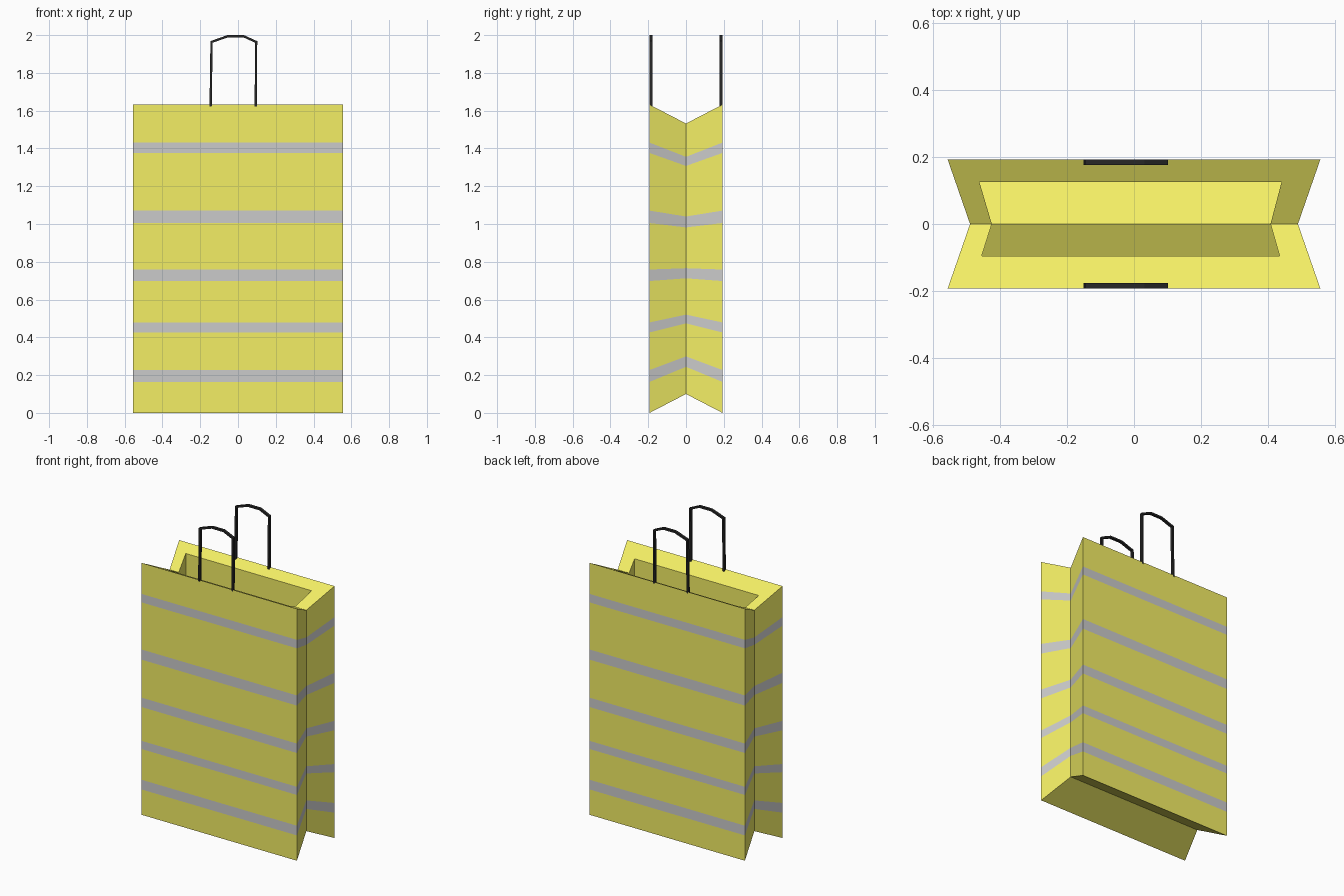
import bpy, bmesh
from mathutils import Vector

if "Cube" in bpy.data.objects:
    bpy.data.objects.remove(bpy.data.objects["Cube"])


def material(name, rgb):
    m = bpy.data.materials.new(name)
    m.diffuse_color = (*rgb, 1)
    m.use_nodes = True
    m.node_tree.nodes["Principled BSDF"].inputs["Base Color"].default_value = m.diffuse_color
    return m


yellow = material("yellow_paper", (0.9, 0.86, 0.13))
grey = material("grey_stripe", (0.8, 0.8, 0.8))
black = material("black_cord", (0.02, 0.02, 0.02))

HALF_X, FOLD_X, HALF_Y = 0.557, 0.49, 0.193
HEIGHT, FOLD = 1.632, 0.1


def finish(bm, name, mats):
    bmesh.ops.recalc_face_normals(bm, faces=bm.faces)
    mesh = bpy.data.meshes.new(name)
    bm.to_mesh(mesh)
    bm.free()
    for m in mats:
        mesh.materials.append(m)
    obj = bpy.data.objects.new(name, mesh)
    bpy.context.collection.objects.link(obj)
    return obj


def fold_height(y, z):
    """Height after the gusset fold squeezes the middle of the bag."""
    t = 1 - abs(y) / HALF_Y
    return z + t * FOLD * (1 - 2 * z / HEIGHT)


def ring(bm, outline, z):
    return [bm.verts.new((x, y, fold_height(y, z))) for x, y in outline]


def bridge(bm, a, b, mat=0):
    n = len(a)
    for i in range(n):
        j = (i + 1) % n
        bm.faces.new((a[i], a[j], b[j], b[i])).material_index = mat


def cap(bm, r):
    # two panels meeting at the centre crease
    bm.faces.new((r[0], r[1], r[2], r[5]))
    bm.faces.new((r[5], r[2], r[3], r[4]))


# Gusseted bag: stacked outer rings, sloping rim, inner well
outer = [(-HALF_X, -HALF_Y), (HALF_X, -HALF_Y), (FOLD_X, 0),
         (HALF_X, HALF_Y), (-HALF_X, HALF_Y), (-FOLD_X, 0)]
inner = [(-0.455, -0.095), (0.435, -0.095), (0.408, 0),
         (0.441, 0.125), (-0.462, 0.125), (-0.425, 0)]
levels = [0, 0.164, 0.227, 0.426, 0.479, 0.698, 0.759,
          1.005, 1.071, 1.376, 1.431, HEIGHT]

bm = bmesh.new()
rings = [ring(bm, outer, z) for z in levels]
for i in range(len(rings) - 1):
    bridge(bm, rings[i], rings[i + 1], i % 2)
cap(bm, rings[0])
lip, floor = ring(bm, inner, HEIGHT), ring(bm, inner, 0.03)
bridge(bm, rings[-1], lip)
bridge(bm, lip, floor)
cap(bm, floor)
finish(bm, "paper_bag", [yellow, grey])

# Handles: flat strap swept along an arched path
path = [Vector(p) for p in ((-0.145, 1.622), (-0.14, 1.964), (-0.055, 1.994),
                            (0.03, 1.994), (0.096, 1.964), (0.094, 1.622))]


def handle(name, y, half_w=0.006, half_d=0.0085):
    bm = bmesh.new()
    sections = []
    for i, p in enumerate(path):
        d0 = (p - path[max(i - 1, 0)]).normalized()
        d1 = (path[min(i + 1, len(path) - 1)] - p).normalized()
        d = (d0 + d1).normalized()
        ref = d1 if d1.length else d0
        n = Vector((-d.y, d.x)) * half_w / max(d.dot(ref), 0.5)
        sections.append([bm.verts.new((p.x + s * n.x, y + t * half_d, p.y + s * n.y))
                         for s, t in ((-1, -1), (1, -1), (1, 1), (-1, 1))])
    for a, b in zip(sections, sections[1:]):
        bridge(bm, a, b)
    bm.faces.new(sections[0])
    bm.faces.new(sections[-1])
    finish(bm, name, [black])


handle("front_handle", -0.185)
handle("back_handle", 0.185)
